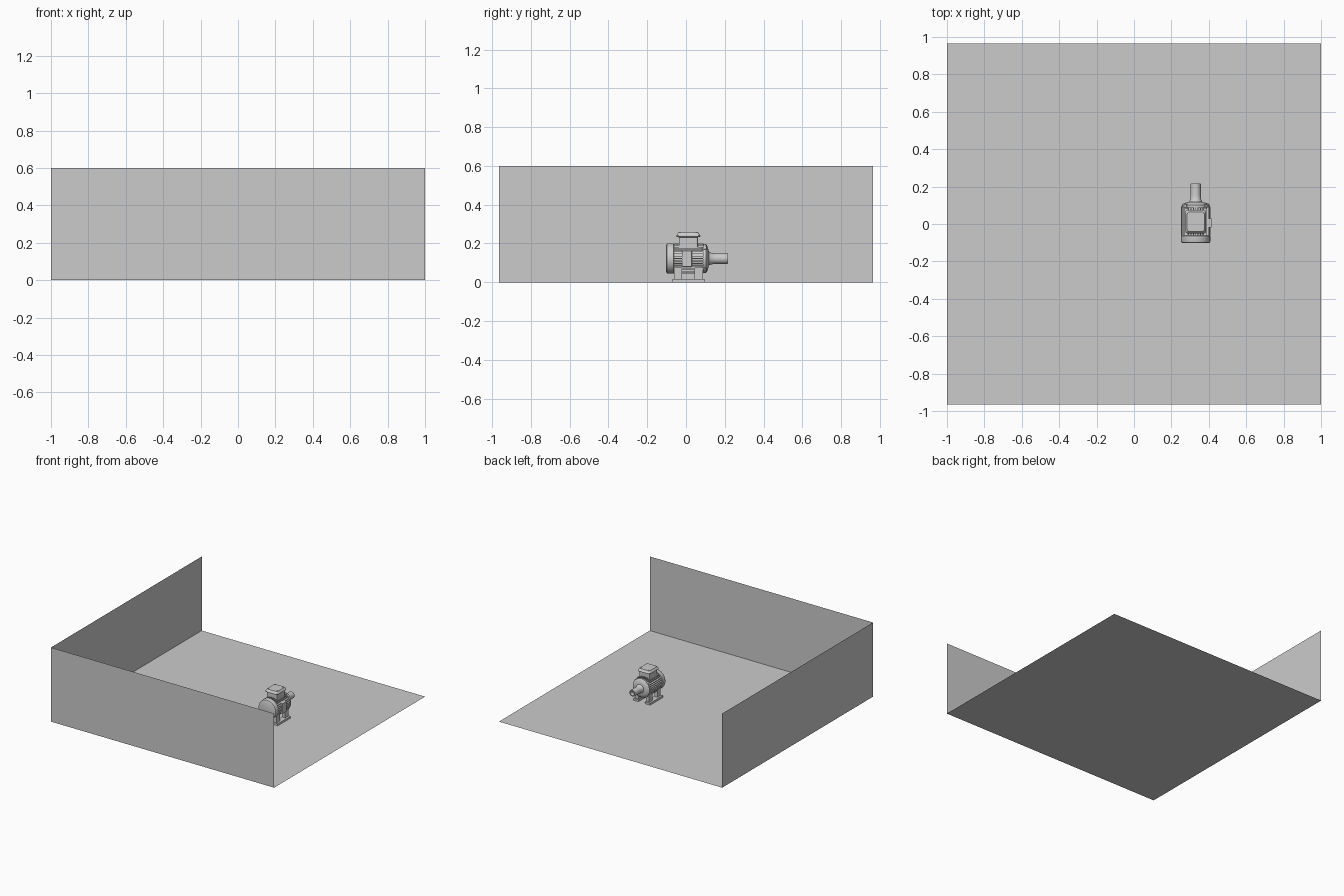
import bpy, bmesh, math
from mathutils import Vector, Matrix

if "Cube" in bpy.data.objects:
    bpy.data.objects.remove(bpy.data.objects["Cube"])

CX, CZ = 0.33, 0.122          # motor axis, parallel to y


def finish(name, bm, smooth=False):
    bmesh.ops.recalc_face_normals(bm, faces=bm.faces)
    me = bpy.data.meshes.new(name)
    bm.to_mesh(me)
    bm.free()
    ob = bpy.data.objects.new(name, me)
    bpy.context.collection.objects.link(ob)
    if smooth:
        bpy.ops.object.select_all(action='DESELECT')
        ob.select_set(True)
        bpy.context.view_layer.objects.active = ob
        bpy.ops.object.shade_smooth_by_angle(angle=math.radians(30))
    return ob


def sheet(name, corners):
    bm = bmesh.new()
    bm.faces.new([bm.verts.new(c) for c in corners])
    return finish(name, bm)


def add_box(bm, lo, hi, turn=None):
    lo, hi = Vector(lo), Vector(hi)
    m = Matrix.Translation((lo + hi) / 2) @ Matrix.Diagonal((*(hi - lo), 1))
    bmesh.ops.create_cube(bm, size=1, matrix=(turn or Matrix()) @ m)


def lathe(name, profile, n=48):
    """Revolve (radius, y) points around the motor axis."""
    bm = bmesh.new()
    vs = [bm.verts.new((CX + r, y, CZ)) for r, y in profile]
    es = [bm.edges.new(p) for p in zip(vs, vs[1:])]
    bmesh.ops.spin(bm, geom=vs + es, cent=(CX, 0, CZ), axis=(0, 1, 0),
                   angle=math.tau, steps=n)
    bmesh.ops.remove_doubles(bm, verts=bm.verts, dist=1e-5)
    return finish(name, bm, True)


def bevelled_box(name, lo, hi, width):
    bm = bmesh.new()
    add_box(bm, lo, hi)
    ob = finish(name, bm)
    mod = ob.modifiers.new("bevel", 'BEVEL')
    mod.width, mod.segments = width, 2
    return ob


# floor and two low walls
X, Y, H = 1.0, 0.965, 0.6
sheet("floor", [(-X, -Y, 0), (X, -Y, 0), (X, Y, 0), (-X, Y, 0)])
sheet("front_wall", [(-X, -Y, 0), (X, -Y, 0), (X, -Y, H), (-X, -Y, H)])
sheet("left_wall", [(-X, -Y, 0), (-X, Y, 0), (-X, Y, H), (-X, -Y, H)])

# round motor parts
lathe("motor_core", [(0, -0.068), (0.066, -0.068), (0.066, 0.095), (0, 0.095)])
lathe("fan_cover", [(0, -0.102), (0.070, -0.102), (0.076, -0.099), (0.078, -0.094),
                    (0.078, -0.064), (0.074, -0.062), (0, -0.062)])
lathe("end_bell", [(0, 0.088), (0.074, 0.088), (0.075, 0.102), (0.068, 0.108),
                   (0.056, 0.113), (0.036, 0.118), (0, 0.118)])
lathe("output_sleeve", [(0, 0.11), (0.034, 0.11), (0.034, 0.122), (0.030, 0.128),
                        (0.027, 0.155), (0.027, 0.213), (0.025, 0.216),
                        (0.018, 0.216), (0.018, 0.185), (0, 0.185)], 32)

# cooling fins, four groups of parallel ribs
bm = bmesh.new()
for q in range(4):
    turn = Matrix.Translation((CX, 0, CZ)) @ Matrix.Rotation(q * math.pi / 2, 4, 'Y')
    for i in range(-4, 5):
        x = i * 0.0125
        z = math.sqrt(0.078 ** 2 - x * x)
        add_box(bm, (x - 0.002, -0.062, 0.04), (x + 0.002, 0.09, z), turn)
finish("cooling_fins", bm)

# bolt lugs around the end bell
bm = bmesh.new()
for q in range(4):
    turn = Matrix.Translation((CX, 0, CZ)) @ Matrix.Rotation((q + 0.5) * math.pi / 2, 4, 'Y')
    add_box(bm, (-0.007, 0.082, 0.06), (0.007, 0.106, 0.078), turn)
finish("bolt_lugs", bm)

# side plate
bevelled_box("side_plate", (CX + 0.05, -0.02, 0.08), (CX + 0.084, 0.03, 0.163), 0.002)

# feet: long pads with a web near each end
bm = bmesh.new()
for s in (-1, 1):
    a, b = sorted((CX + s * 0.03, CX + s * 0.075))
    add_box(bm, (a, -0.07, 0), (b, 0.095, 0.016))
    a, b = sorted((CX + s * 0.034, CX + s * 0.06))
    for y in (-0.062, 0.045):
        add_box(bm, (a, y, 0.012), (b, y + 0.042, 0.075))
finish("feet", bm)

# terminal box: neck, hipped lid and four screws
bevelled_box("terminal_box", (CX - 0.046, -0.037, 0.175),
             (CX + 0.046, 0.061, 0.238), 0.006)
bm = bmesh.new()
rings = []
for hx, hy, z in ((0.048, 0.050, 0.232), (0.056, 0.062, 0.235),
                  (0.056, 0.062, 0.241), (0.046, 0.052, 0.256)):
    pts = []
    for sx, sy, a0 in ((1, 1, 0), (-1, 1, 90), (-1, -1, 180), (1, -1, 270)):
        for k in range(4):
            a = math.radians(a0 + k * 30)
            pts.append(bm.verts.new((CX + sx * (hx - 0.012) + 0.012 * math.cos(a),
                                     0.012 + sy * (hy - 0.012) + 0.012 * math.sin(a), z)))
    rings.append(pts)
for lo, hi in zip(rings, rings[1:]):
    for i in range(16):
        j = (i + 1) % 16
        bm.faces.new((lo[i], lo[j], hi[j], hi[i]))
bm.faces.new(rings[0])
bm.faces.new(rings[-1])
finish("terminal_lid", bm)

bm = bmesh.new()
for sx in (-1, 1):
    for sy in (-1, 1):
        bmesh.ops.create_cone(bm, cap_ends=True, segments=8, radius1=0.005, radius2=0.005,
                              depth=0.006, matrix=Matrix.Translation(
                                  (CX + sx * 0.037, 0.012 + sy * 0.042, 0.256)))
finish("lid_screws", bm)
